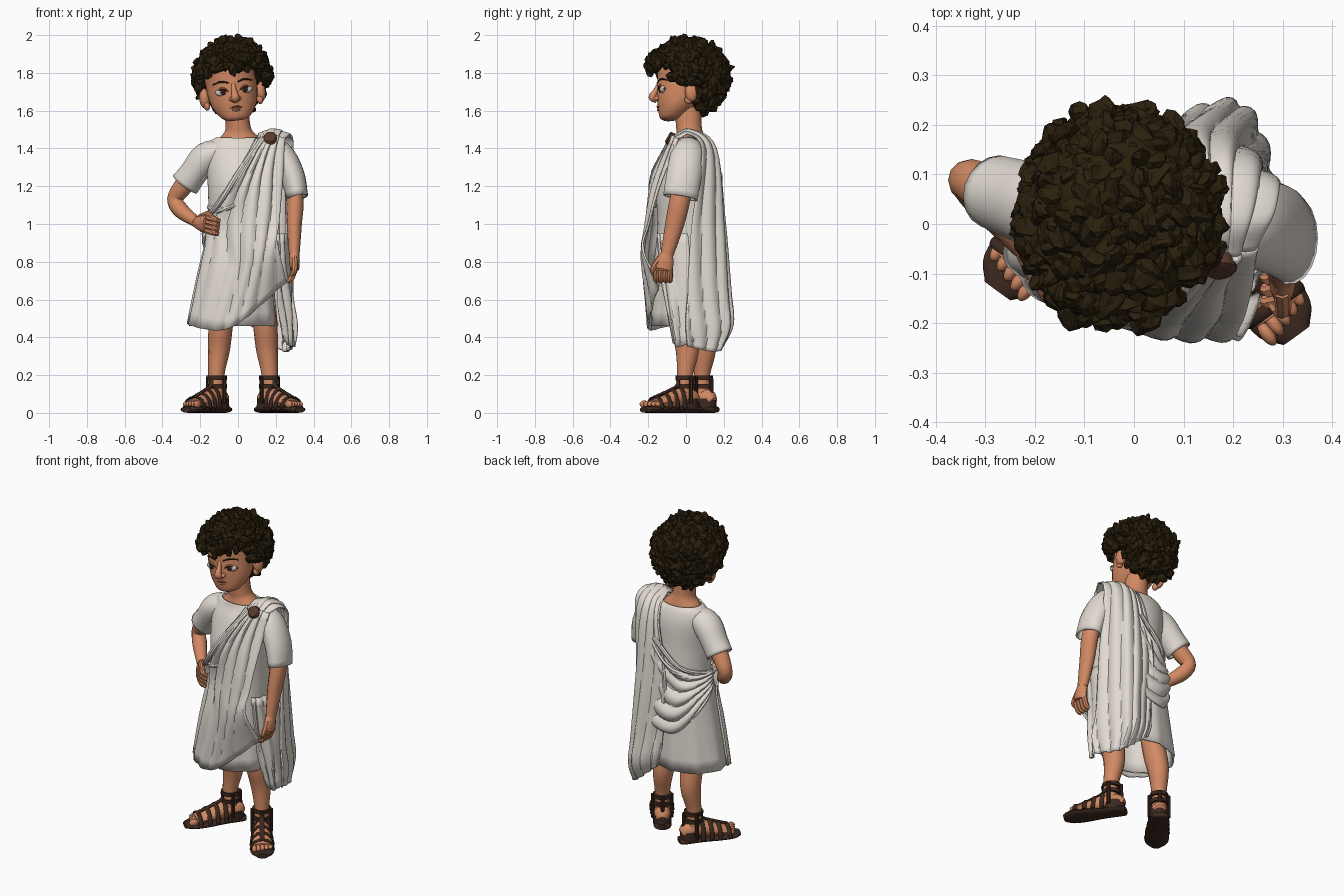
import bpy, bmesh, math, random
from mathutils import Vector, Matrix, Euler

random.seed(4)
if "Cube" in bpy.data.objects:
    bpy.data.objects.remove(bpy.data.objects["Cube"])


def material(name, *rgb):
    m = bpy.data.materials.new(name)
    m.use_nodes = True
    m.diffuse_color = (*rgb, 1)
    m.node_tree.nodes["Principled BSDF"].inputs["Base Color"].default_value = (*rgb, 1)
    return m


skin = material("warm skin", .64, .25, .125)
cloth = material("undyed cloth", .75, .7, .64)
hair = material("dark hair", .023, .014, .004)
leather = material("dark leather", .045, .022, .014)
bronze = material("aged bronze", .1, .042, .024)
white = material("eye white", .6, .56, .52)
iris = material("brown iris", .03, .014, .008)
lips = material("lip", .28, .09, .05)


def finish(name, bm, mat, M=None, angle=40, thick=0):
    """Turn a bmesh into a named, coloured and shaded object."""
    bmesh.ops.recalc_face_normals(bm, faces=bm.faces)
    me = bpy.data.meshes.new(name)
    bm.to_mesh(me)
    bm.free()
    if M:
        me.transform(M)
    me.materials.append(mat)
    ob = bpy.data.objects.new(name, me)
    bpy.context.collection.objects.link(ob)
    if thick:
        mod = ob.modifiers.new("thickness", "SOLIDIFY")
        mod.thickness, mod.offset = thick, 0
    if angle:
        bpy.ops.object.select_all(action="DESELECT")
        ob.select_set(True)
        bpy.context.view_layer.objects.active = ob
        bpy.ops.object.shade_smooth_by_angle(angle=math.radians(angle))


def spline(points, n):
    """Catmull-Rom curve through points of any dimension."""
    p = [Vector(q) for q in points]
    p = [p[0] * 2 - p[1]] + p + [p[-1] * 2 - p[-2]]
    out = []
    for a, b, c, d in zip(p, p[1:], p[2:], p[3:]):
        for k in range(n):
            t = k / n
            out.append((b * 2 + (c - a) * t + (a * 2 - b * 5 + c * 4 - d) * t * t
                        + (b * 3 - a - c * 3 + d) * t ** 3) * .5)
    return out + [p[-2]]


def tube(name, stations, mat, sides=12, n=4, ref=(1, 0, 0), axis=None, fold=None,
         caps=True, M=None, thick=0):
    """Loft ellipses along stations of x, y, z, radius and optional second radius."""
    st = spline([s if len(s) == 5 else (*s, s[3]) for s in stations], n)
    pts = [Vector(s[:3]) for s in st]
    bm, rings = bmesh.new(), []
    for i, s in enumerate(st):
        t = Vector(axis) if axis else (pts[min(i + 1, len(pts) - 1)] - pts[max(i - 1, 0)]).normalized()
        side = Vector(ref) - t * t.dot(Vector(ref))
        side.normalize()
        other = t.cross(side)
        ring = []
        for k in range(sides):
            a = math.tau * k / sides
            f = fold(a, s[2]) if fold else 1
            ring.append(bm.verts.new(pts[i] + side * (math.cos(a) * f * max(s[3], .002))
                                     + other * (math.sin(a) * f * max(s[4], .002))))
        rings.append(ring)
    for r, q in zip(rings, rings[1:]):
        for k in range(sides):
            j = (k + 1) % sides
            bm.faces.new((r[k], r[j], q[j], q[k]))
    if caps:
        bm.faces.new(rings[0])
        bm.faces.new(rings[-1])
    finish(name, bm, mat, M, thick=thick)


def ball(name, centre, radii, mat, M=None):
    bm = bmesh.new()
    bmesh.ops.create_uvsphere(bm, u_segments=16, v_segments=10, radius=1,
                              matrix=Matrix.LocRotScale(Vector(centre), None, Vector(radii)))
    finish(name, bm, mat, M)


# Tunic body: hem up to the neckline
BODY = [(-.025, 0, .46, .225, .18), (-.01, 0, .75, .19, .17), (.015, .01, 1.0, .17, .155),
        (.02, 0, 1.2, .175, .155), (.02, .02, 1.35, .185, .13), (.015, .03, 1.425, .165, .1),
        (.01, .025, 1.455, .122, .085)]
tube("tunic", BODY, cloth, sides=54, axis=(0, 0, 1), caps=False, thick=.01,
     fold=lambda a, z: 1 + .045 * max(0, 1 - z) * math.sin(9 * a) + .02 * max(0, 1 - z) * math.sin(17 * a))


def clear(p):
    """Push a cloth point out of the tunic."""
    if p.z > 1.4:
        return p
    z = max(p.z, BODY[0][2])
    lo, hi = next((a, b) for a, b in zip(BODY, BODY[1:]) if a[2] <= z <= b[2])
    cx, cy, _, rx, ry = Vector(lo).lerp(Vector(hi), (z - lo[2]) / (hi[2] - lo[2]))
    d = math.hypot((p.x - cx) / rx, (p.y - cy) / ry)
    f = max(1, 1.08 / max(d, .1))
    return Vector((cx + (p.x - cx) * f, cy + (p.y - cy) * f, p.z))


def sheet(name, rows, pleats, amp_start, amp_end, nu=20):
    """Pleated cloth: each row runs across the folds, rows follow them."""
    across = [spline(r, nu) for r in rows]
    cols = [spline(c, 6) for c in zip(*across)]
    bm, grid = bmesh.new(), []
    for i, col in enumerate(cols):
        u, line = i / (len(cols) - 1), []
        for j, p in enumerate(col):
            v = j / (len(col) - 1)
            out = Vector((p.x - .02, p.y, 0)).normalized()
            wave = abs(math.sin(math.pi * pleats * (u ** .8 + .06 * math.sin(5 * v + 3 * u)))) - .4
            wave += .5 * math.sin(7 * u + 6 * v) * math.sin(3 * v)
            amp = amp_start + (amp_end - amp_start) * v
            line.append(bm.verts.new(clear(p) + out * amp * wave))
        grid.append(line)
    for a, b in zip(grid, grid[1:]):
        for k in range(len(a) - 1):
            bm.faces.new((a[k], a[k + 1], b[k + 1], b[k]))
    finish(name, bm, cloth, angle=28, thick=.01)


# Draped wrap: front, cape over the left shoulder, back swags, hanging tail
sheet("front_drape", [
    [(.1, -.06, 1.45), (.18, -.07, 1.47), (.25, -.04, 1.45)],
    [(-.02, -.165, 1.25), (.1, -.18, 1.22), (.22, -.13, 1.2)],
    [(-.16, -.09, 1.02), (.03, -.195, .98), (.215, -.195, 1.0)],
    [(-.185, -.05, .85), (.02, -.205, .76), (.215, -.235, .88)],
    [(-.245, -.03, .47), (-.04, -.195, .45), (.25, -.14, .69)]], 6, .022, .012)
sheet("shoulder_cape", [
    [(.11, -.06, 1.45), (.18, -.07, 1.46), (.25, -.04, 1.45)],
    [(.1, .03, 1.475), (.19, .02, 1.5), (.27, .02, 1.47)],
    [(.07, .14, 1.38), (.18, .155, 1.4), (.28, .08, 1.38)],
    [(.01, .175, 1.0), (.18, .195, 1.0), (.28, .03, 1.0)],
    [(.03, .19, .68), (.2, .215, .64), (.3, .01, .64)],
    [(.04, .2, .55), (.22, .225, .46), (.31, 0, .47)],
    [(.06, .19, .47), (.23, .175, .33), (.29, .01, .35)]], 6, .016, .018)
sheet("back_swag", [
    [(.16, .14, 1.42), (.19, .165, 1.15), (.2, .175, .92)],
    [(.09, .165, 1.23), (.1, .18, .96), (.12, .185, .75)],
    [(-.02, .16, 1.1), (-.03, .18, .9), (-.04, .19, .7)],
    [(-.12, .12, 1.06), (-.13, .13, .94), (-.15, .13, .8)],
    [(-.16, -.01, 1.06), (-.165, -.01, 1.0), (-.175, 0, .95)]], 5, .024, .02)
sheet("hanging_tail", [
    [(.2, -.15, .95), (.24, -.11, .95), (.26, .01, .95)],
    [(.21, -.12, .65), (.26, -.08, .65), (.27, .04, .65)],
    [(.24, -.07, .38), (.28, -.04, .35), (.29, .04, .38)]], 3, .014, .016, 10)
tube("rolled_edge", [(.13, -.075, 1.45, .018), (-.01, -.175, 1.25, .016), (-.1, -.165, 1.11, .015),
                     (-.165, -.06, 1.04, .013), (-.155, .06, 1.06, .013), (-.06, .165, 1.11, .014),
                     (.1, .18, 1.26, .014)], cloth, sides=8)
tube("waist_fold", [(-.155, -.03, 1.09, .012), (-.105, -.125, 1.07, .016), (-.01, -.17, 1.1, .01)],
     cloth, sides=8)
tube("brooch", [(.17, -.065, 1.445, .034), (.172, -.092, 1.456, .036), (.172, -.099, 1.46, .026)],
     bronze, n=1, sides=14)

# Sleeves and arms
tube("right_sleeve", [(-.07, .02, 1.395, .07, .05), (-.165, .03, 1.355, .083, .076),
                      (-.235, .05, 1.27, .076, .07), (-.28, .065, 1.21, .07, .075)],
     cloth, sides=18, ref=(0, 1, 0), caps=False, thick=.01)
tube("left_sleeve", [(.12, .02, 1.41, .05, .06), (.215, .01, 1.37, .07, .085),
                     (.285, -.01, 1.26, .062, .09), (.315, -.03, 1.14, .052, .088)],
     cloth, sides=18, caps=False, thick=.01)
tube("right_arm", [(-.2, .04, 1.32, .05), (-.29, .07, 1.2, .05), (-.333, .088, 1.13, .042),
                   (-.3, .05, 1.07, .042), (-.22, -.045, 1.01, .028)], skin, ref=(0, 1, 0))
tube("left_arm", [(.26, 0, 1.32, .045), (.3, -.03, 1.14, .046, .054), (.298, -.06, 1.0, .04, .05),
                  (.298, -.1, .84, .028, .034)], skin)


def hand(side, wrist, knuckle, tip, spread):
    w, k, t, s = map(Vector, (wrist, knuckle, tip, spread))
    tube(side + "_palm", [(*w, .03, .025), (*w.lerp(k, .5), .045, .028), (*k, .05, .024)], skin, ref=s)
    bend = (k + t) / 2 + (k - w) * .18
    for i in range(4):
        off = s * (i - 1.5) * .024
        tube(f"{side}_finger_{i + 1}", [(*(k + off), .017), (*(bend + off), .016), (*(t + off), .011)],
             skin, sides=8)
    tube(side + "_thumb", [(*(w.lerp(k, .3) + s * .03), .017), (*(k + s * .055), .016),
                           (*(k.lerp(t, .5) + s * .045), .011)], skin, sides=8)


hand("right", (-.22, -.045, 1.01), (-.165, -.14, 1.0), (-.1, -.165, .98), (.1, 0, .95))
hand("left", (.298, -.1, .85), (.3, -.12, .76), (.26, -.118, .695), (0, -1, 0))

# Legs, feet and strapped sandals
for side, s, ax, ay in (("right", -1, -.115, .085), ("left", 1, .168, -.005)):
    tube(side + "_leg", [(ax - s * .055, ay - .03, .66, .06), (ax - s * .025, ay - .01, .47, .064, .07),
                         (ax - s * .015, ay + .012, .34, .058, .064), (ax, ay, .2, .043),
                         (ax, ay, .07, .045)], skin, sides=14)
    M = Matrix.Translation((ax, ay, 0)) @ Matrix.Rotation(math.radians(36 * s), 4, "Z")
    tube(side + "_foot", [(0, .075, .06, .03, .025), (0, .04, .075, .045, .05), (0, -.04, .08, .048, .05),
                          (0, -.13, .06, .055, .035), (0, -.21, .048, .056, .022)], skin, M=M)
    for i in range(5):
        ball(f"{side}_toe_{i + 1}", (s * (i - 2) * .023, -.234 + i * .008, .046),
             (.014, .028, .02 - i * .0015), skin, M)
    tube(side + "_sole", [(0, .09, .017, .03, .016), (0, .07, .018, .05, .018), (0, -.04, .018, .054, .018),
                          (0, -.15, .018, .068, .018), (0, -.23, .018, .064, .018),
                          (0, -.272, .017, .032, .016)], leather, M=M, sides=16)
    for i, (y, h, w) in enumerate([(-.195, .085, .066), (-.14, .104, .066), (-.09, .124, .062), (-.04, .142, .058)]):
        arc = [(math.cos(a) * w, y, .025 + math.sin(a) * (h - .025), .013, .006)
               for a in (math.pi * k / 8 for k in range(9))]
        tube(f"{side}_strap_{i + 1}", arc, leather, sides=8, n=1, ref=(0, 1, 0), M=M)
    tube(side + "_centre_strap", [(0, -.2, .085, .014, .007), (0, -.12, .114, .014, .007),
                                  (0, -.05, .146, .014, .007), (0, -.05, .19, .014, .007)], leather, sides=8, M=M)
    for i, z in enumerate((.13, .175)):
        tube(f"{side}_ankle_band_{i + 1}", [(0, .004, z, .053, .055), (0, .004, z + .022, .053, .055)],
             leather, sides=18, n=1, axis=(0, 0, 1), M=M)
    tube(side + "_heel_cup", [(0, .022, .02, .053, .064), (0, .018, .075, .053, .062)], leather,
         sides=18, n=1, axis=(0, 0, 1), M=M)
    for i, (x, y) in enumerate(((-.054, 0), (.054, 0), (0, .066))):
        tube(f"{side}_upright_strap_{i + 1}", [(x, y, .05, .011), (x, y * .9, .19, .011)], leather, sides=8, n=1, M=M)

# Neck and head, slightly tilted
tube("neck", [(.01, .022, 1.41, .13, .08), (.01, .022, 1.45, .113, .077), (.005, .02, 1.485, .078, .07),
              (0, .015, 1.52, .066, .068), (-.01, .01, 1.62, .065, .07)], skin, sides=16, axis=(0, 0, 1))
H = (Matrix.Translation((-.012, 0, 1.55)) @ Matrix.Rotation(math.radians(4), 4, "Z")
     @ Matrix.Rotation(math.radians(-7), 4, "Y") @ Matrix.Translation((0, 0, -1.55)))
tube("head", [(0, -.09, 1.548, .035, .028), (0, -.075, 1.565, .074, .065), (0, -.045, 1.62, .114, .103),
              (0, -.02, 1.68, .13, .133), (0, -.005, 1.75, .136, .145), (0, 0, 1.85, .135, .145),
              (0, 0, 1.93, .09, .1)], skin, sides=24, axis=(0, 0, 1), M=H)
tube("nose", [(0, -.14, 1.745, .011), (0, -.16, 1.705, .014), (0, -.178, 1.672, .022, .02),
              (0, -.155, 1.652, .02, .012)], skin, M=H)
tube("mouth", [(-.034, -.139, 1.617, .004), (0, -.151, 1.622, .005), (.034, -.139, 1.617, .004)],
     lips, sides=8, ref=(0, 0, 1), M=H)
tube("lower_lip", [(-.022, -.14, 1.607, .005), (0, -.146, 1.606, .009), (.022, -.14, 1.607, .005)],
     skin, sides=8, ref=(0, 0, 1), M=H)
for side, s in (("right", -1), ("left", 1)):
    ball(side + "_nostril", (s * .02, -.155, 1.664), (.013, .018, .012), skin, H)
    ball(side + "_eye", (s * .062, -.127, 1.706), (.037, .016, .021), white, H)
    ball(side + "_iris", (s * .058, -.14, 1.708), (.015, .007, .018), iris, H)
    tube(side + "_eyelid", [(s * .027, -.143, 1.708, .004), (s * .062, -.143, 1.727, .006),
                            (s * .099, -.115, 1.706, .004)], skin, sides=8, ref=(0, 0, 1), M=H)
    tube(side + "_lash", [(s * .027, -.146, 1.705, .003), (s * .062, -.147, 1.722, .003),
                          (s * .099, -.118, 1.702, .003)], iris, sides=6, ref=(0, 0, 1), M=H)
    tube(side + "_brow", [(s * .025, -.149, 1.752, .004), (s * .065, -.135, 1.762, .005),
                          (s * .105, -.103, 1.75, .003)], hair, sides=8, ref=(0, 0, 1), M=H)
    ball(side + "_ear", (s * .15, .02, 1.685), (.028, .036, .055), skin, H)
    ball(side + "_ear_lobe", (s * .142, .005, 1.642), (.017, .022, .024), skin, H)

# Curly hair: a core covered in faceted curls
ball("hair_core", (-.035, .05, 1.815), (.175, .165, .155), hair)
bm = bmesh.new()
COUNT = 460
for i in range(COUNT):
    h, a = 1 - 2 * (i + .5) / COUNT, i * 2.39996
    r = math.sqrt(1 - h * h)
    grow = random.uniform(.93, 1.05)
    p = Vector((-.03 + math.cos(a) * r * .187 * grow, .01 + math.sin(a) * r * .21 * grow,
                1.78 + h * .183 * grow))
    edge = 1.825 if p.y < -.07 else 1.74 if p.y < .05 else 1.58
    if p.z - .12 * (p.x + .03) < edge + random.uniform(-.025, .01):
        continue
    spin = Euler([random.uniform(0, math.tau) for _ in range(3)])
    size = Vector((.046, .029, .019)) * random.uniform(.8, 1.05)
    curl = bmesh.ops.create_icosphere(bm, subdivisions=2, radius=1, matrix=Matrix.LocRotScale(p, spin, size))
    for v in curl["verts"]:
        v.co += Vector([random.uniform(-.005, .005) for _ in range(3)])
finish("hair_curls", bm, hair, angle=0)
